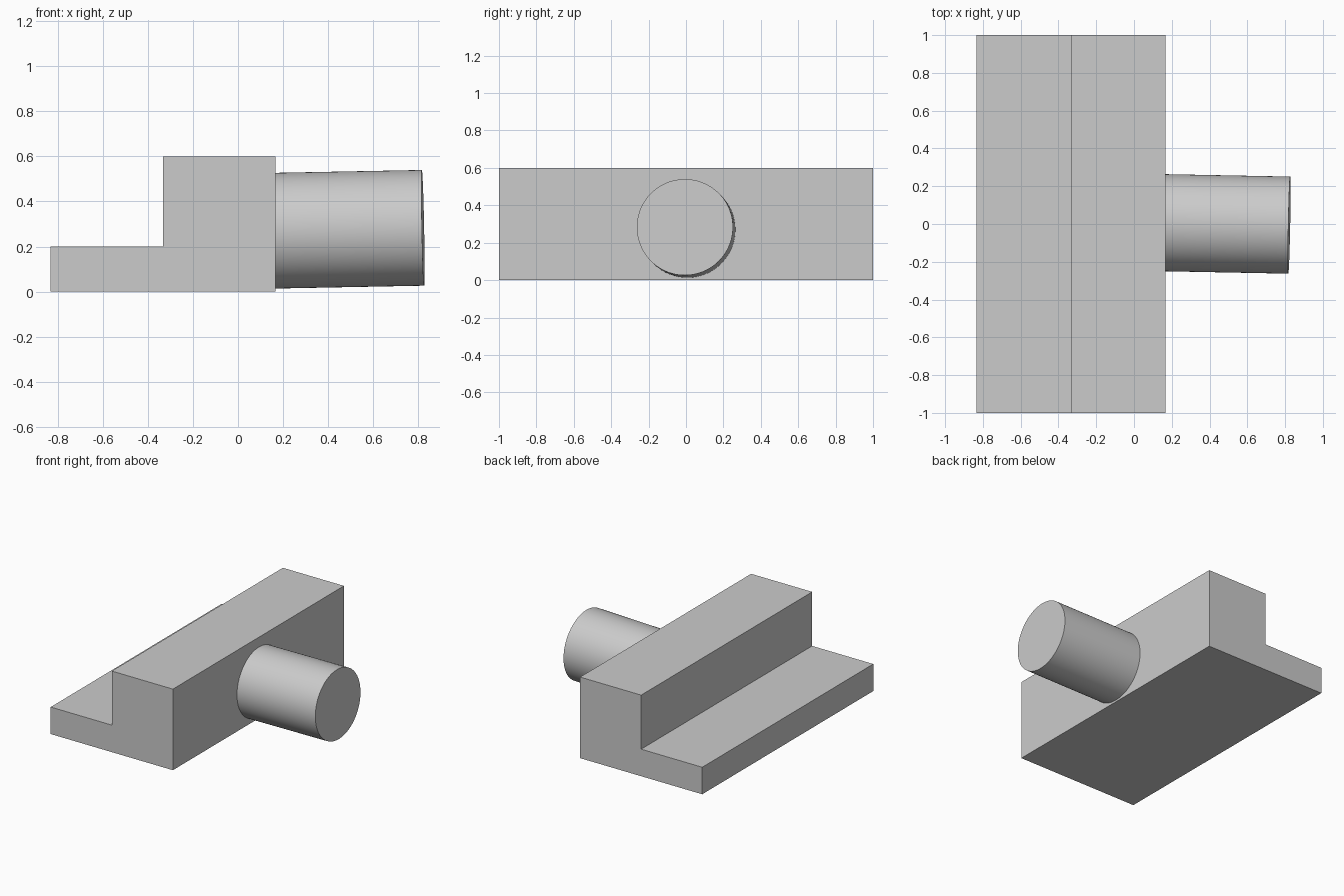
import bpy, bmesh, math
from mathutils import Vector

cube = bpy.data.objects.get("Cube")
if cube:
    bpy.data.objects.remove(cube, do_unlink=True)

grey = bpy.data.materials.new("plain_grey")
grey.use_nodes = True
colour = (0.6, 0.6, 0.6, 1)
grey.diffuse_color = colour
grey.node_tree.nodes["Principled BSDF"].inputs["Base Color"].default_value = colour

# Stepped block: L-shaped profile extruded along y
profile = [(-0.833, 0), (0.167, 0), (0.167, 0.6), (-0.333, 0.6), (-0.333, 0.2), (-0.833, 0.2)]
bm = bmesh.new()
face = bm.faces.new([bm.verts.new((x, -1, z)) for x, z in profile])
side = bmesh.ops.extrude_face_region(bm, geom=[face])
moved = [v for v in side["geom"] if isinstance(v, bmesh.types.BMVert)]
bmesh.ops.translate(bm, verts=moved, vec=(0, 2, 0))
bmesh.ops.recalc_face_normals(bm, faces=bm.faces)
mesh = bpy.data.meshes.new("stepped_block")
bm.to_mesh(mesh)
bm.free()
block = bpy.data.objects.new("stepped_block", mesh)
bpy.context.collection.objects.link(block)
block.data.materials.append(grey)

# Round peg, slightly tilted, rooted inside the block
start = Vector((0.1, 0.008, 0.269))
end = Vector((0.822, -0.006, 0.283))
axis = end - start
bpy.ops.mesh.primitive_cylinder_add(vertices=96, radius=0.257, depth=axis.length,
                                    location=(start + end) / 2,
                                    rotation=axis.to_track_quat("Z", "Y").to_euler())
peg = bpy.context.object
peg.name = "round_peg"
peg.data.materials.append(grey)
bpy.ops.object.shade_smooth_by_angle(angle=math.radians(30))
